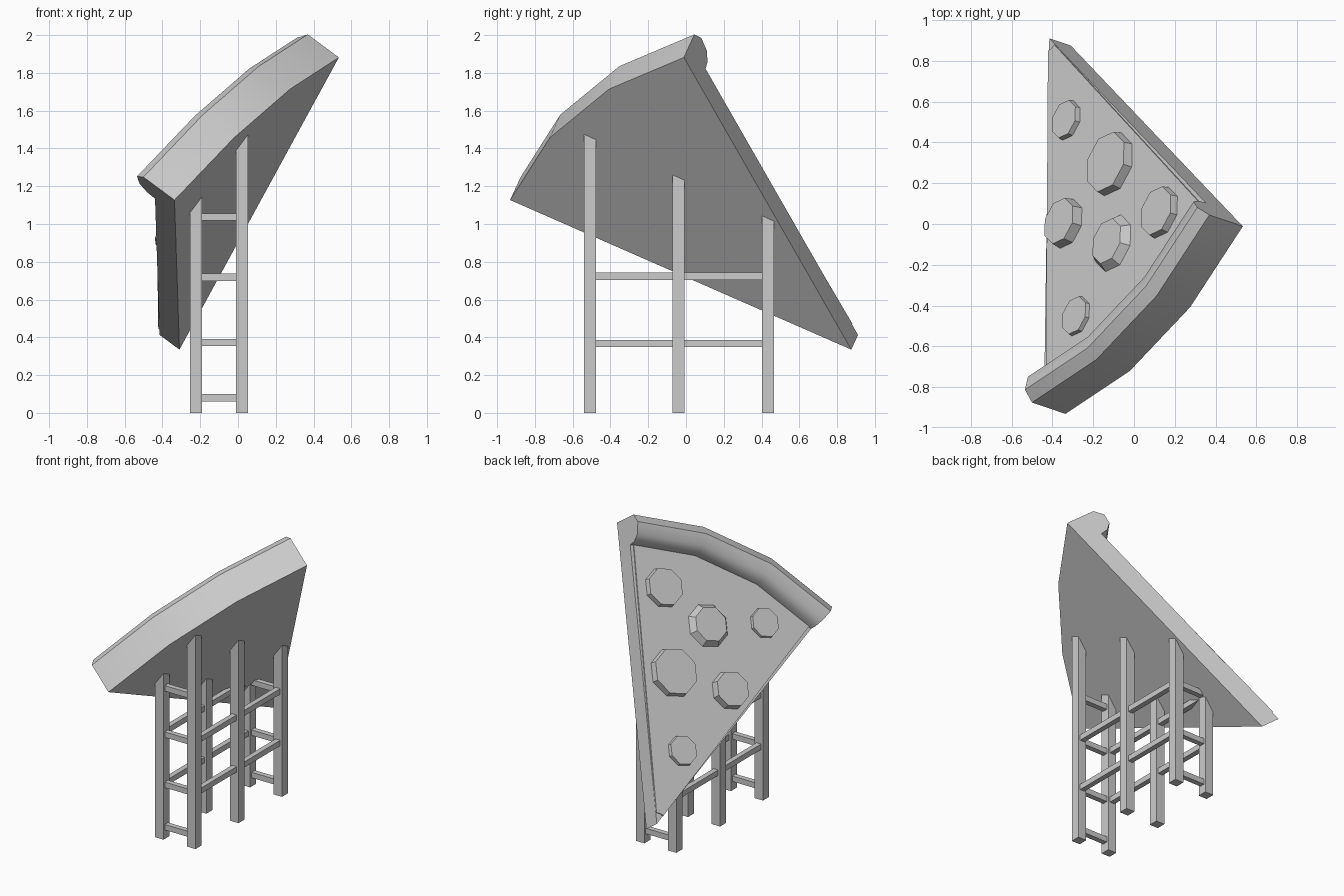
import bpy, bmesh, math
from mathutils import Vector, Matrix

if "Cube" in bpy.data.objects:
    bpy.data.objects.remove(bpy.data.objects["Cube"])

grey = bpy.data.materials.new("plain_grey")
grey.use_nodes = True
grey.diffuse_color = (0.6, 0.6, 0.6, 1)
grey.node_tree.nodes["Principled BSDF"].inputs["Base Color"].default_value = (0.6, 0.6, 0.6, 1)

# Slice frame: origin at the underside tip, v towards the rim, n out of the topping
tip = Vector((-0.31, 0.875, 0.335))
rim_right = Vector((0.54, 0, 1.885))
rim_left = Vector((-0.33, -0.92, 1.13))
w = (rim_left - rim_right).normalized()
n = (rim_right - tip).cross(rim_left - tip).normalized()
v = n.cross(w)
if v.dot(rim_right - tip) < 0:
    v = -v
if n.z < 0:
    n = -n
R = (rim_right - tip).length
HALF = math.asin((rim_left - rim_right).length / 2 / R)
THICK = 0.136


def place(r, a, h):
    return tip + v * (r * math.cos(a)) + w * (r * math.sin(a)) + n * h


def plane_z(x, y, h=0):
    """Height of the slice's plane, raised h along its normal, above (x, y)."""
    return tip.z + (h - n.x * (x - tip.x) - n.y * (y - tip.y)) / n.z


def finish(name, bm, smooth=None):
    bmesh.ops.recalc_face_normals(bm, faces=bm.faces)
    me = bpy.data.meshes.new(name)
    bm.to_mesh(me)
    bm.free()
    me.materials.append(grey)
    ob = bpy.data.objects.new(name, me)
    bpy.context.collection.objects.link(ob)
    if smooth:
        bpy.ops.object.select_all(action='DESELECT')
        ob.select_set(True)
        bpy.context.view_layer.objects.active = ob
        bpy.ops.object.shade_smooth_by_angle(angle=math.radians(smooth))
    return ob


def loft(name, profile, half, steps=3, smooth=None):
    """Sweep a (radius, height) profile about the tip and cap both ends."""
    bm = bmesh.new()
    rows = [[bm.verts.new(place(r, half * (2 * i / steps - 1), h)) for r, h in profile]
            for i in range(steps + 1)]
    k = len(profile)
    for a, b in zip(rows, rows[1:]):
        for j in range(k):
            m = (j + 1) % k
            bm.faces.new((a[j], a[m], b[m], b[j]))
    bm.faces.new(rows[0])
    bm.faces.new(rows[-1][::-1])
    bmesh.ops.remove_doubles(bm, verts=bm.verts, dist=0.0005)
    return finish(name, bm, smooth)


# Base and rolled crust in one swept section
loft("slice_base_and_crust",
     [(0, 0), (R, 0), (R, 0.212), (R - 0.056, 0.257), (R - 0.13, 0.24),
      (R - 0.168, 0.19), (R - 0.176, THICK), (0, THICK)], HALF, smooth=50)

# Thin cheese layer set in from the edges
loft("cheese_layer", [(0.07, THICK - 0.01), (R - 0.17, THICK - 0.01),
                      (R - 0.17, THICK + 0.008), (0.07, THICK + 0.008)], HALF - 0.012)

# Topping discs: x, y of the top face, radius, height, top radius ratio
for x, y, rad, high, taper in [
        (-0.345, 0.515, 0.105, 0.035, 0.92), (-0.14, 0.305, 0.165, 0.055, 0.93),
        (-0.37, 0.015, 0.13, 0.06, 0.9), (-0.135, -0.083, 0.165, 0.05, 0.7),
        (0.107, 0.065, 0.135, 0.045, 0.92), (-0.295, -0.447, 0.105, 0.03, 0.92)]:
    bm = bmesh.new()
    top = Vector((x, y, plane_z(x, y, THICK + high)))
    depth = high + 0.02
    frame = Matrix((w, v, n)).transposed().to_4x4()
    bmesh.ops.create_cone(bm, cap_ends=True, segments=8, radius1=rad, radius2=rad * taper,
                          depth=depth, matrix=Matrix.Translation(top - n * depth / 2) @ frame)
    finish("topping_disc", bm)


def box(name, lo, hi, cut_top=False):
    bm = bmesh.new()
    bmesh.ops.create_cube(bm, size=1)
    for p in bm.verts:
        p.co = [lo[i] if p.co[i] < 0 else hi[i] for i in range(3)]
        if cut_top and p.co.z > 0:
            p.co.z = plane_z(p.co.x, p.co.y)
    finish(name, bm)


# Scaffold posts, cut along the underside of the slice
COLS, ROWS, P = (-0.222, 0.022), (-0.508, -0.04, 0.435), 0.032
for x in COLS:
    for y in ROWS:
        box("scaffold_post", (x - P, y - P, 0), (x + P, y + P, 1), True)
    # Long rails
    for z in (0.367, 0.723):
        box("long_rail", (x - 0.018, ROWS[0], z - 0.019), (x + 0.018, ROWS[2], z + 0.019))

# Cross rails on the front and back rows
for y, levels in ((ROWS[0], (0.08, 0.372, 0.718, 1.037)), (ROWS[2], (0.08, 0.372, 0.718))):
    for z in levels:
        box("cross_rail", (COLS[0], y - 0.018, z - 0.019), (COLS[1], y + 0.018, z + 0.019))
